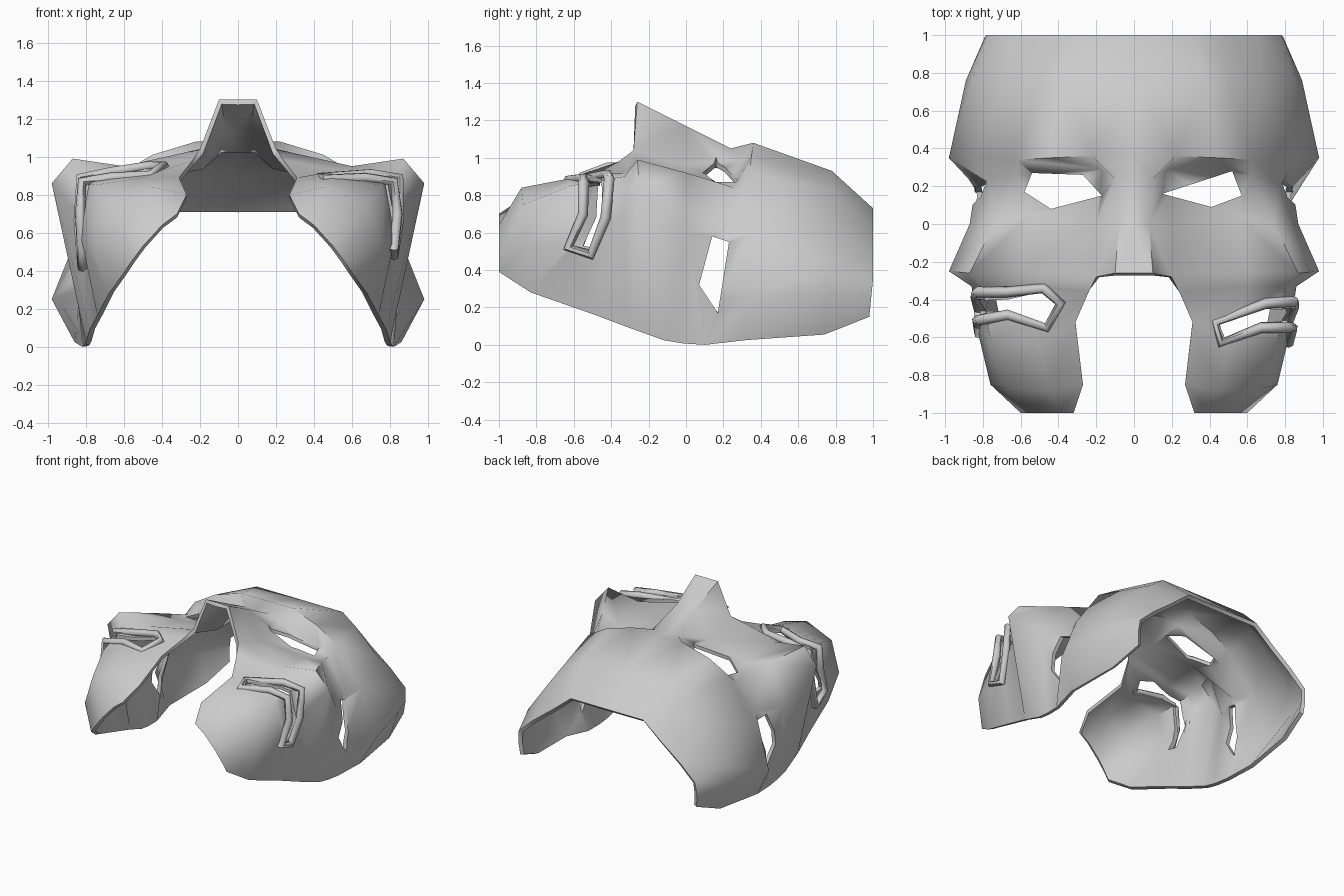
import bpy, bmesh, math
from mathutils import Vector

if "Cube" in bpy.data.objects:
    bpy.data.objects.remove(bpy.data.objects["Cube"])

# Half-mask contours, each running from the centre ridge out to the lower rim
forehead = [
    [(.32,1,.73), (.48,1,.6), (.65,1,.47), (.78,1,.35), (.79,.99,.25), (.78,.98,.15)],
    [(.38,.78,.93), (.5,.78,.84), (.68,.78,.66), (.85,.78,.42), (.89,.76,.28), (.82,.74,.055)],
    [(.22,.36,1.08), (.45,.35,1.01), (.62,.34,.91), (.84,.35,.6), (.98,.35,.25), (.86,.32,.025)],
]
midface = [
    [(.1,.24,1.05), (.17,.29,.98), (.62,.26,.84), (.77,.22,.62), (.84,.2,.3), (.82,.1,.0)],
    [(.08,0,1.17), (.2,0,.96), (.55,.05,.89), (.74,.0,.92), (.87,0,.6), (.81,-.02,.008)],
    [(.1,-.26,1.3), (.2,-.28,1.04), (.6,-.26,.95), (.87,-.26,.99), (.98,-.25,.86), (.8,-.12,.025)],
]
jaw = [
    [(.24,-.36,.98), (.6,-.33,.92), (.8,-.33,.9), (.86,-.33,.72), (.78,-.3,.09)],
    [(.31,-.52,.89), (.5,-.62,.89), (.76,-.62,.85), (.82,-.6,.55), (.74,-.5,.165)],
    [(.27,-.85,.8), (.45,-.88,.84), (.68,-.87,.75), (.76,-.85,.52), (.68,-.83,.28)],
    [(.32,-1,.7), (.4,-1,.64), (.5,-1,.53), (.56,-1,.45), (.6,-1,.39)],
]


def loft(bm, rows):
    for a, b in zip(rows, rows[1:]):
        for i in range(len(a) - 1):
            bm.faces.new((a[i], b[i], b[i + 1], a[i + 1]))


def cutter(name, pts, axis, lo, hi):
    """Prism through the shell: pts are (x,y) for axis z or (y,z) for axis x."""
    bm = bmesh.new()
    place = (lambda p, d: (p[0], p[1], d)) if axis == 'z' else (lambda p, d: (d, p[0], p[1]))
    f = bm.faces.new([bm.verts.new(place(p, lo)) for p in pts])
    ext = bmesh.ops.extrude_face_region(bm, geom=[f])['geom']
    move = Vector((0, 0, hi - lo)) if axis == 'z' else Vector((hi - lo, 0, 0))
    bmesh.ops.translate(bm, vec=move, verts=[v for v in ext if isinstance(v, bmesh.types.BMVert)])
    bmesh.ops.recalc_face_normals(bm, faces=bm.faces)
    me = bpy.data.meshes.new(name)
    bm.to_mesh(me)
    bm.free()
    ob = bpy.data.objects.new(name, me)
    bpy.context.collection.objects.link(ob)
    ob.hide_render = True
    return ob


def finish(ob, angle):
    bpy.ops.object.select_all(action='DESELECT')
    ob.select_set(True)
    bpy.context.view_layer.objects.active = ob
    bpy.ops.object.convert(target='MESH')
    bpy.ops.object.shade_smooth_by_angle(angle=math.radians(angle))


# Mask shell
bm = bmesh.new()
upper = [[bm.verts.new((0, r[0][1], r[0][2]))] + [bm.verts.new(p) for p in r]
         for r in forehead + midface]
lower = [[bm.verts.new(p) for p in r] for r in jaw]
loft(bm, upper)
loft(bm, [upper[-1][2:]] + lower)
bmesh.ops.recalc_face_normals(bm, faces=bm.faces)
bm.faces.ensure_lookup_table()
bm.normal_update()
if bm.faces[7].normal.z < 0:
    bmesh.ops.reverse_faces(bm, faces=bm.faces)
me = bpy.data.meshes.new("mask_shell")
bm.to_mesh(me)
bm.free()
shell = bpy.data.objects.new("mask_shell", me)
bpy.context.collection.objects.link(shell)
mir = shell.modifiers.new("mirror", 'MIRROR')
mir.use_clip = True
sol = shell.modifiers.new("thickness", 'SOLIDIFY')
sol.thickness, sol.offset = .03, -1

# Eye, temple and mouth openings
cutters = [
    cutter("eye_cut_right", [(.15,.16), (.52,.28), (.57,.15), (.41,.09)], 'z', .6, 1.4),
    cutter("eye_cut_left", [(-.17,.15), (-.27,.26), (-.54,.27), (-.58,.17), (-.44,.08)], 'z', .6, 1.4),
]
temple = [(.14,.58), (.23,.55), (.17,.17), (.07,.32)]
mouth_side = [(-.52,.85), (-.53,.68), (-.6,.53), (-.51,.51), (-.45,.68), (-.45,.85)]
for side, s in (("right", 1), ("left", -1)):
    cutters.append(cutter("temple_cut_" + side, temple, 'x', .65 * s, 1.1 * s))
    dy = 0 if s > 0 else .05
    cutters.append(cutter("mouth_side_cut_" + side, [(y + dy, z) for y, z in mouth_side], 'x', .66 * s, 1.1 * s))
cutters += [
    cutter("mouth_cut_right", [(.45,-.53), (.48,-.6), (.67,-.52), (.95,-.51), (.95,-.46), (.7,-.45)], 'z', .7, 1.2),
    cutter("mouth_cut_left", [(-.41,-.42), (-.47,-.53), (-.67,-.46), (-.95,-.46), (-.95,-.41),
                              (-.67,-.4), (-.49,-.36)], 'z', .7, 1.2),
]
for c in cutters:
    b = shell.modifiers.new(c.name, 'BOOLEAN')
    b.operation, b.solver, b.object = 'DIFFERENCE', 'EXACT', c
finish(shell, 62)
for c in cutters:
    bpy.data.objects.remove(c, do_unlink=True)

# Raised mouth frames wrapping from the cheek front round to the side
frames = {
    "mouth_frame_right": [(.43,-.52,.89), (.46,-.63,.88), (.67,-.55,.89), (.82,-.55,.87), (.84,-.55,.7),
                          (.82,-.63,.52), (.82,-.51,.48), (.85,-.43,.68), (.85,-.41,.89), (.7,-.42,.91)],
    "mouth_frame_left": [(-.39,-.42,.95), (-.46,-.55,.9), (-.67,-.48,.89), (-.82,-.51,.87), (-.83,-.51,.7),
                         (-.82,-.58,.5), (-.82,-.46,.42), (-.84,-.38,.66), (-.83,-.36,.89),
                         (-.67,-.36,.92), (-.48,-.34,.95)],
}
for name, pts in frames.items():
    cu = bpy.data.curves.new(name, 'CURVE')
    cu.dimensions = '3D'
    cu.bevel_depth, cu.bevel_resolution = .028, 1
    sp = cu.splines.new('POLY')
    sp.points.add(len(pts) - 1)
    for p, co in zip(sp.points, pts):
        p.co = (*co, 1)
    sp.use_cyclic_u = True
    ob = bpy.data.objects.new(name, cu)
    bpy.context.collection.objects.link(ob)
    finish(ob, 65)
